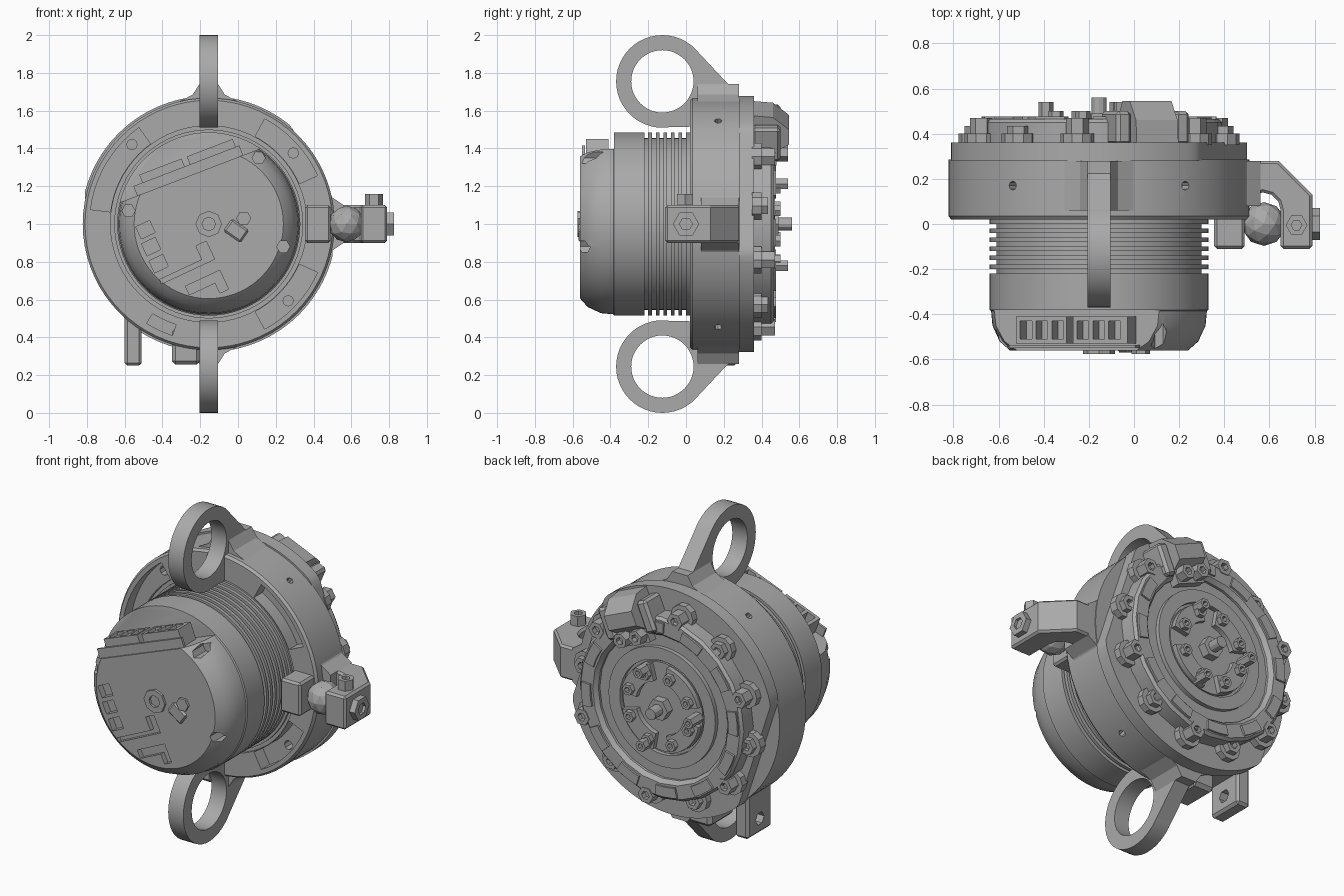
import bpy, bmesh
from math import sin, cos, radians, pi
from mathutils import Matrix, Vector

if "Cube" in bpy.data.objects:
    bpy.data.objects.remove(bpy.data.objects["Cube"])

CX, CZ = -0.155, 1.0          # main axis, running along y
COLOR = (0.4, 0.4, 0.4, 1)
grey = bpy.data.materials.new("machined grey")
grey.use_nodes = True
grey.diffuse_color = COLOR
grey.node_tree.nodes["Principled BSDF"].inputs["Base Color"].default_value = COLOR


def finish(name, bm, bevel=0):
    bmesh.ops.remove_doubles(bm, verts=bm.verts, dist=1e-5)
    bmesh.ops.recalc_face_normals(bm, faces=bm.faces)
    if bevel:
        edges = [e for e in bm.edges if e.calc_face_angle(0) > 0.8]
        bmesh.ops.bevel(bm, geom=edges, offset=bevel, segments=1, affect='EDGES')
    me = bpy.data.meshes.new(name)
    bm.to_mesh(me)
    bm.free()
    me.materials.append(grey)
    ob = bpy.data.objects.new(name, me)
    bpy.context.collection.objects.link(ob)
    return ob


def lathe(name, pts, loc, axis, segs=64, closed=False):
    """Revolve (radius, height) points about an axis through loc."""
    bm = bmesh.new()
    rings = [[bm.verts.new((r * cos(2 * pi * i / segs), r * sin(2 * pi * i / segs), h))
              for i in range(segs)] for r, h in pts]
    pairs = list(zip(rings, rings[1:])) + ([(rings[-1], rings[0])] if closed else [])
    for a, b in pairs:
        for i in range(segs):
            j = (i + 1) % segs
            bm.faces.new((a[i], a[j], b[j], b[i]))
    turn = Vector(axis).to_track_quat('Z', 'Y').to_matrix().to_4x4()
    bm.transform(Matrix.Translation(loc) @ turn)
    return finish(name, bm)


def prism(name, pts, plane, lo, hi, bevel=0):
    """Extrude a 2D outline lying in the xz, yz or xy plane."""
    place = {'xz': lambda a, b, d: (a, d, b), 'yz': lambda a, b, d: (d, a, b),
             'xy': lambda a, b, d: (a, b, d)}[plane]
    bm = bmesh.new()
    lower = [bm.verts.new(place(a, b, lo)) for a, b in pts]
    upper = [bm.verts.new(place(a, b, hi)) for a, b in pts]
    bm.faces.new(lower)
    bm.faces.new(upper)
    for i in range(len(pts)):
        j = (i + 1) % len(pts)
        bm.faces.new((lower[i], lower[j], upper[j], upper[i]))
    return finish(name, bm, bevel)


def box(name, x, y, z, bevel=0):
    outline = [(x[0], z[0]), (x[1], z[0]), (x[1], z[1]), (x[0], z[1])]
    return prism(name, outline, 'xz', y[0], y[1], bevel)


def spin(ob, deg, center=(CX, CZ)):
    """Turn a part counter-clockwise in the front view."""
    c = Vector((center[0], 0, center[1]))
    ob.data.transform(Matrix.Translation(c) @ Matrix.Rotation(-radians(deg), 4, 'Y')
                      @ Matrix.Translation(-c))
    return ob


def polar(r, deg):
    return CX + r * cos(radians(deg)), CZ + r * sin(radians(deg))


def sector(name, r0, r1, a0, a1, y0, y1, bevel=0):
    n = 10
    arc = [a0 + (a1 - a0) * i / n for i in range(n + 1)]
    pts = [polar(r1, a) for a in arc] + [polar(r0, a) for a in reversed(arc)]
    return prism(name, pts, 'xz', y0, y1, bevel)


def disc(name, r, y0, y1, x=CX, z=CZ, segs=64):
    return lathe(name, [(0, y0), (r, y0), (r, y1), (0, y1)], (x, 0, z), (0, 1, 0), segs)


def screw(name, x, z, r, y0, y1, segs=6):
    pts = [(0, y0), (r, y0), (r, y1), (r * .5, y1), (r * .5, y1 - .03), (0, y1 - .03)]
    return lathe(name, pts, (x, 0, z), (0, 1, 0), segs)


def cut(ob, cutters):
    for c in cutters:
        m = ob.modifiers.new("cut", 'BOOLEAN')
        m.operation, m.solver, m.object = 'DIFFERENCE', 'EXACT', c
        bpy.context.view_layer.objects.active = ob
        bpy.ops.object.modifier_apply(modifier=m.name)
        bpy.data.objects.remove(c)


# Motor body with cooling fins and a rounded front cap
body_profile = [(0, .56), (.395, .56), (.44, .52), (.472, .45), (.478, .385), (.485, .38), (.485, .22)]
for k in range(6):
    t = .22 - .04 * k
    body_profile += [(.455, t), (.455, t - .02), (.485, t - .02), (.485, t - .04)]
body_profile += [(.485, -.1), (0, -.1)]
body = lathe("motor_body", body_profile, (CX, 0, CZ), (0, -1, 0), 72)

cutters = [spin(box("connector_notch", (CX - .6, CX + .6), (-.7, -.38), (CZ + .275, CZ + .7)), 21)]
for px, pz in ((-.49, .97), (-.46, .88), (-.42, .79)):
    cutters.append(spin(box("pad_recess", (px - .04, px + .04), (-.7, -.52), (pz - .035, pz + .035)), 25, (px, pz)))
slots = [((-.41, -.1), (.775, .8)), ((-.16, -.1), (.8, .88)), ((-.3, -.1), (.66, .71)), ((-.15, -.1), (.6, .66))]
for sx, sz in slots:
    cutters.append(spin(box("channel", sx, (-.7, -.53), sz), 25, (-.2, .74)))
for hx, hz in ((.11, 1.35), (.24, .88), (-.58, 1.07)):
    cutters.append(disc("screw_well", .035, -.7, -.44, hx, hz, 6))
cut(body, cutters)

# Connectors on the notch wall
for k, (x0, x1) in enumerate(((-.25, -.01), (.02, .28))):
    shell = box("connector", (CX + x0, CX + x1), (-.53, -.41), (CZ + .26, CZ + .375))
    cells = [box("socket", (CX + x0 + .02 + .075 * i, CX + x0 + .075 + .075 * i), (-.51, -.43),
                 (CZ + .3, CZ + .5)) for i in range(3)]
    cut(shell, cells)
    spin(shell, 21)
spin(box("connector_tray", (CX - .3, CX + .3), (-.55, -.535), (CZ + .26, CZ + .33)), 21)

# Center hub and key on the front
lathe("front_hub", [(.035, .55), (.07, .55), (.07, .575), (.035, .575)], (CX, 0, CZ), (0, -1, 0), 8, True)
spin(box("front_key", (-.06, .05), (-.57, -.55), (.92, 1.0), .01), -35, (0, .97))
disc("front_key_stud", .04, -.575, -.55, .03, 1.03, 6)

# Housing ring with arc pockets
housing = lathe("housing_ring", [(.45, .02), (.5, .02), (.5, .035), (.52, .035), (.52, .02), (.655, .02),
                                 (.667, .035), (.667, .285), (.45, .285)], (CX, 0, CZ), (0, 1, 0), 72, True)
pockets = [sector("pocket", .525, .63, a, b, -.1, .1) for a, b in ((126, 173), (24, 62), (-62, -24))]
pockets += [disc("pocket_hole", .028, -.1, .2, *polar(.585, a), 8) for a in (134, 40, -44)]
for a in (55, 125, -55, -125):
    x, z = polar(.667, a)
    pockets.append(lathe("side_hole", [(0, -.05), (.02, -.05), (.02, .05), (0, .05)], (x, .17, z),
                         (cos(radians(a)), 0, sin(radians(a))), 8))
pockets.append(sector("relief", .56, .62, -122, -108, -.1, .2))
cut(housing, pockets)

# Back plate with two flats
outline = []
for i in range(120):
    a = i * 3
    r = .677
    for flat in (18, 198):
        c = cos(radians(a - flat))
        if c > 0:
            r = min(r, .58 / c)
    outline.append(polar(r, a))
prism("back_plate", outline, 'xz', .28, .36)

# Lifting eyes, top and bottom
for s, side in ((1, "top"), (-1, "bottom")):
    lathe(side + "_eye", [(.165, -.05), (.245, -.05), (.245, .05), (.165, .05)],
          (CX, -.125, CZ + s * .755), (1, 0, 0), 48, True)
    web = [(.05, .925), (.28, .68), (.28, .53), (.02, .515), (-.125, .512)]
    web += [(-.125 + .2 * cos(radians(a)), .755 + .2 * sin(radians(a))) for a in range(-90, 46, 15)]
    prism(side + "_eye_web", [(y, CZ + s * z) for y, z in web], 'yz', CX - .05, CX + .05)
    half = [(.1, .52), (.16, .645), (.085, .685), (.05, .74)]
    foot = half + [(-x, z) for x, z in reversed(half)]
    prism(side + "_eye_foot", [(CX + x, CZ + s * z) for x, z in foot], 'xz', .06, .28)

# Lower lugs
lug = box("lower_lug", (-.6, -.51), (.04, .27), (.25, .58), .015)
cut(lug, [lathe("lug_hole", [(0, -.1), (.04, -.1), (.04, .1), (0, .1)], (-.555, .155, .34), (1, 0, 0), 6)])
box("inner_lug", (-.35, -.2), (.04, .27), (.255, .45), .02)

# Side clamp around a ball
clamp = [(.355, -.11), (.49, -.11), (.49, .06)]
clamp += [(.57 + .08 * cos(radians(a)), .06 + .08 * sin(radians(a))) for a in range(150, 20, -30)]
clamp += [(.65, .06), (.65, -.11), (.79, -.11), (.79, .13), (.64, .28), (.48, .28), (.355, .2)]
prism("side_clamp", clamp, 'xy', .9, 1.1, .012)
prism("clamp_gusset", [(.43, .76), (.5, .86), (.56, .9), (.56, 1.1), (.5, 1.14), (.43, 1.24)], 'xz', .08, .28)
bm = bmesh.new()
bmesh.ops.create_icosphere(bm, subdivisions=2, radius=.097, matrix=Matrix.Translation((.575, 0, 1)))
finish("clamp_ball", bm)
lathe("clamp_pin", [(0, -.1), (.04, -.1), (.04, .1), (0, .1)], (.575, 0, 1), (1, 0, 0), 12)
head = [(0, 0), (1, 0), (1, 1), (.5, 1), (.5, .6), (0, .6)]
lathe("clamp_end_bolt", [(r * .07, h * .04) for r, h in head], (.785, 0, 1), (1, 0, 0), 6)
lathe("clamp_top_bolt", [(r * .048, h * .07) for r, h in head], (.72, -.005, 1.09), (0, 0, 1), 6)

# Stepped rear flange with bolted lobes
lathe("rear_flange", [(.43, .35), (.545, .35), (.545, .45), (.53, .465), (.45, .465), (.43, .44)],
      (CX, 0, CZ), (0, 1, 0), 24, True)
for i in range(12):
    x, z = polar(.555, i * 30 + 10)
    disc("flange_lobe", .075, .35, .40, x, z, 10)
    screw("flange_bolt", x, z, .05, .39, .435 + .035 * (i % 2))
    sector("flange_rib", .46, .52, i * 30 + 17, i * 30 + 33, .46, .477)

# Rear hub: stepped discs, split ring, bolts and shaft
disc("rear_disc", .44, .35, .425)
lathe("rear_bearing_ring", [(.28, .42), (.355, .42), (.355, .45), (.28, .45)], (CX, 0, CZ), (0, 1, 0), 48, True)
disc("rear_hub", .265, .42, .44)
for i in range(4):
    sector("hub_segment", .16, .26, i * 90 + 10, i * 90 + 75, .43, .47)
for i in range(8):
    x, z = polar(.21, i * 45 + 20)
    screw("hub_bolt", x, z, .034, .43, .5)
for a in (65, 180, 290):
    x, z = polar(.235, a)
    screw("hub_post", x, z, .033, .43, .54)
disc("shaft_nut", .065, .43, .49, segs=6)
disc("output_shaft", .034, .43, .56, segs=12)

# Rear terminal block
block = [(.35, .38), (.35, .665), (.46, .655), (.545, .585), (.545, .5), (.48, .46), (.48, .38)]
spin(prism("terminal_block", [(y, CZ + z) for y, z in block], 'yz', CX - .1, CX + .1), -23)
for s in (-1, 1):
    spin(box("terminal_cheek", (CX + s * .14 - .035, CX + s * .14 + .035), (.35, .5), (CZ + .43, CZ + .62), .015), -23)
    spin(screw("terminal_bolt", CX + s * .055, CZ + .43, .045, .46, .54), -23)

# Smooth round parts, keep edges sharp
smooth = ("motor_body", "housing", "top_eye", "bottom_eye", "back_plate", "rear_", "front_hub", "output", "hub_seg")
bpy.ops.object.select_all(action='DESELECT')
for ob in bpy.context.collection.objects:
    if ob.type == 'MESH' and ob.name.startswith(smooth):
        ob.select_set(True)
        bpy.context.view_layer.objects.active = ob
bpy.ops.object.shade_smooth_by_angle(angle=radians(28))
